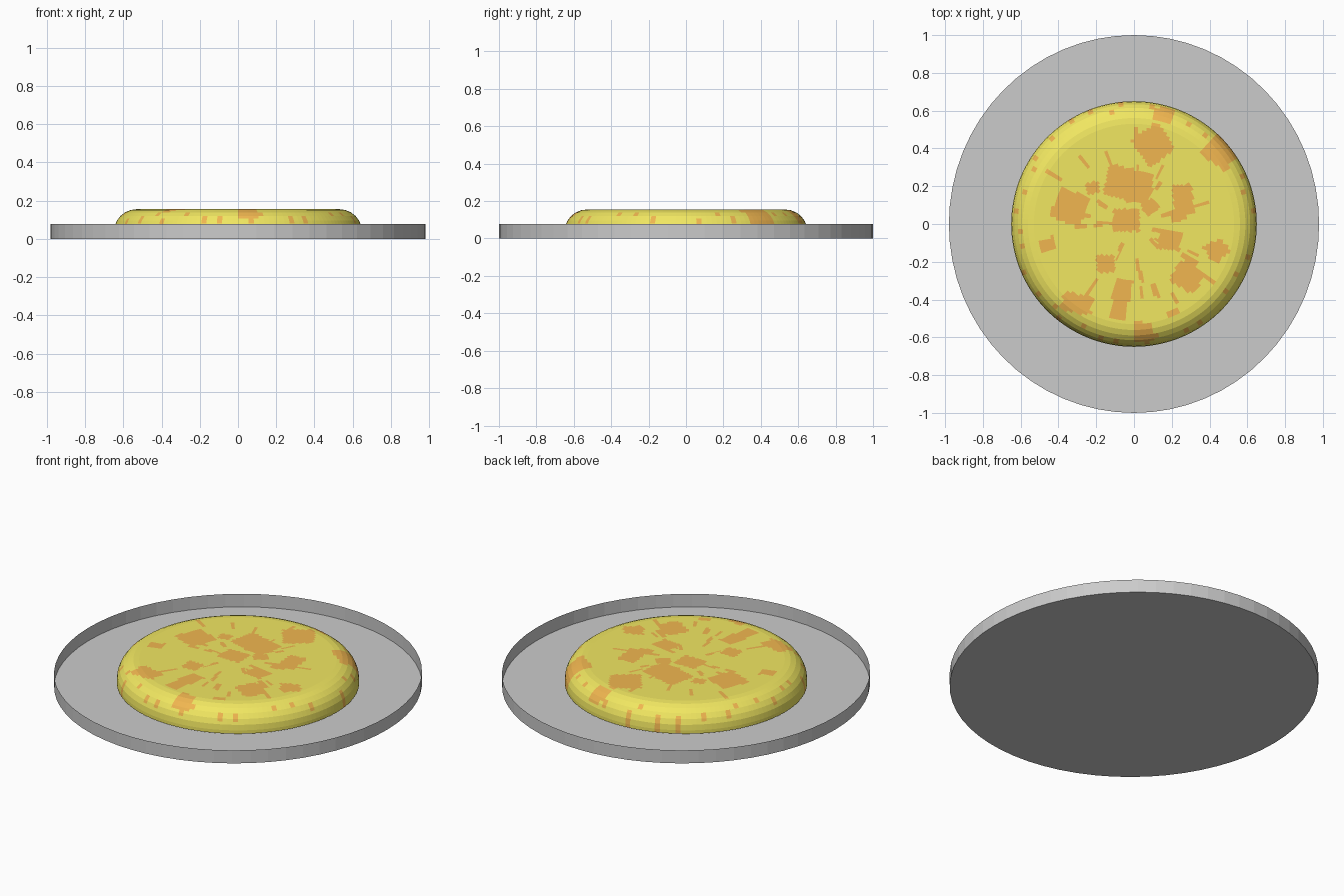
import bpy, bmesh, math, random
from math import sin, cos, pi, hypot

if "Cube" in bpy.data.objects:
    bpy.data.objects.remove(bpy.data.objects["Cube"])

random.seed(4)


def material(name, rgb):
    m = bpy.data.materials.new(name)
    m.diffuse_color = (*rgb, 1)
    m.use_nodes = True
    m.node_tree.nodes["Principled BSDF"].inputs["Base Color"].default_value = m.diffuse_color
    return m


def finish(name, bm, mats=()):
    me = bpy.data.meshes.new(name)
    bm.to_mesh(me)
    bm.free()
    for m in mats:
        me.materials.append(m)
    ob = bpy.data.objects.new(name, me)
    bpy.context.collection.objects.link(ob)
    return ob


# Shallow dish: flat floor with a thin upright wall
bm = bmesh.new()
floor = bmesh.ops.create_circle(bm, cap_ends=True, radius=1, segments=64)
rim = bmesh.ops.extrude_edge_only(bm, edges=bm.edges[:])
for g in rim["geom"]:
    if isinstance(g, bmesh.types.BMVert):
        g.co.z = 0.077
for v in bm.verts:
    v.co.x *= 0.98
finish("dish", bm)

# Brown patches on top: x, y, half width, half depth, turn in degrees
patches = [
    (.10, .42, .085, .09, 35), (-.03, .21, .12, .085, -15), (-.34, .09, .085, .085, -20),
    (-.04, .02, .07, .06, 0), (.19, -.085, .06, .05, -10), (.26, .13, .055, .08, 5),
    (.44, -.14, .055, .05, 30), (.28, -.285, .075, .06, -30), (-.07, -.40, .045, .11, -12),
    (-.30, -.42, .08, .05, -10), (-.15, -.21, .05, .045, 0), (-.46, -.11, .04, .035, 15),
    (.085, .09, .04, .035, 35), (-.22, .19, .035, .03, 10), (.05, -.57, .05, .05, 0),
    (.455, .38, .08, .07, -35), (.16, .58, .045, .035, -15), (.20, -.47, .035, .018, 30),
]
# Short radial streaks and specks round the edge: angle, radius, half width, half length
streaks = [(random.uniform(0, 2 * pi), random.uniform(.12, .52), random.uniform(.006, .012),
            random.uniform(.025, .05)) for _ in range(42)]
streaks += [(2 * pi * (i + random.random() * .6) / 36, random.choice((.6, .625, .64)), .013, .012)
            for i in range(36)]


def is_browned(x, y):
    for px, py, w, d, turn in patches:
        a = math.radians(turn)
        u, v = (x - px) * cos(a) + (y - py) * sin(a), (y - py) * cos(a) - (x - px) * sin(a)
        if abs(u) < w and abs(v) < d:
            return True
    for a, r, w, l in streaks:
        u, v = x * cos(a) + y * sin(a), y * cos(a) - x * sin(a)
        if abs(u - r) < l and abs(v) < w:
            return True
    return False


# Pancake: flat top, rounded edge in six bands, each split into fine rings for the pattern
corners = [(.53 + .12 * sin(t), .035 + .12 * cos(t)) for t in [pi / 2 * i / 6 for i in range(7)]]
corners.append((.65, .015))
profile = [(.53 * i / 32, .155) for i in range(1, 32)]
for (r0, z0), (r1, z1) in zip(corners, corners[1:]):
    profile += [(r0, z0), ((r0 + r1) / 2, (z0 + z1) / 2)]
profile.append(corners[-1])

SEG = 144
bm = bmesh.new()
rings = [[bm.verts.new((r * cos(2 * pi * i / SEG), r * sin(2 * pi * i / SEG), z))
          for i in range(SEG)] for r, z in profile]
bm.faces.new(rings[0])
for a, b in zip(rings, rings[1:]):
    for i in range(SEG):
        j = (i + 1) % SEG
        f = bm.faces.new((a[i], b[i], b[j], a[j]))
        c = f.calc_center_median()
        f.material_index = int(is_browned(c.x, c.y))
bm.faces[:][0].material_index = 1
bm.faces.new(rings[-1][::-1])
finish("pancake", bm, [material("yellow", (.88, .80, .12)), material("browned", (.88, .47, .08))])
